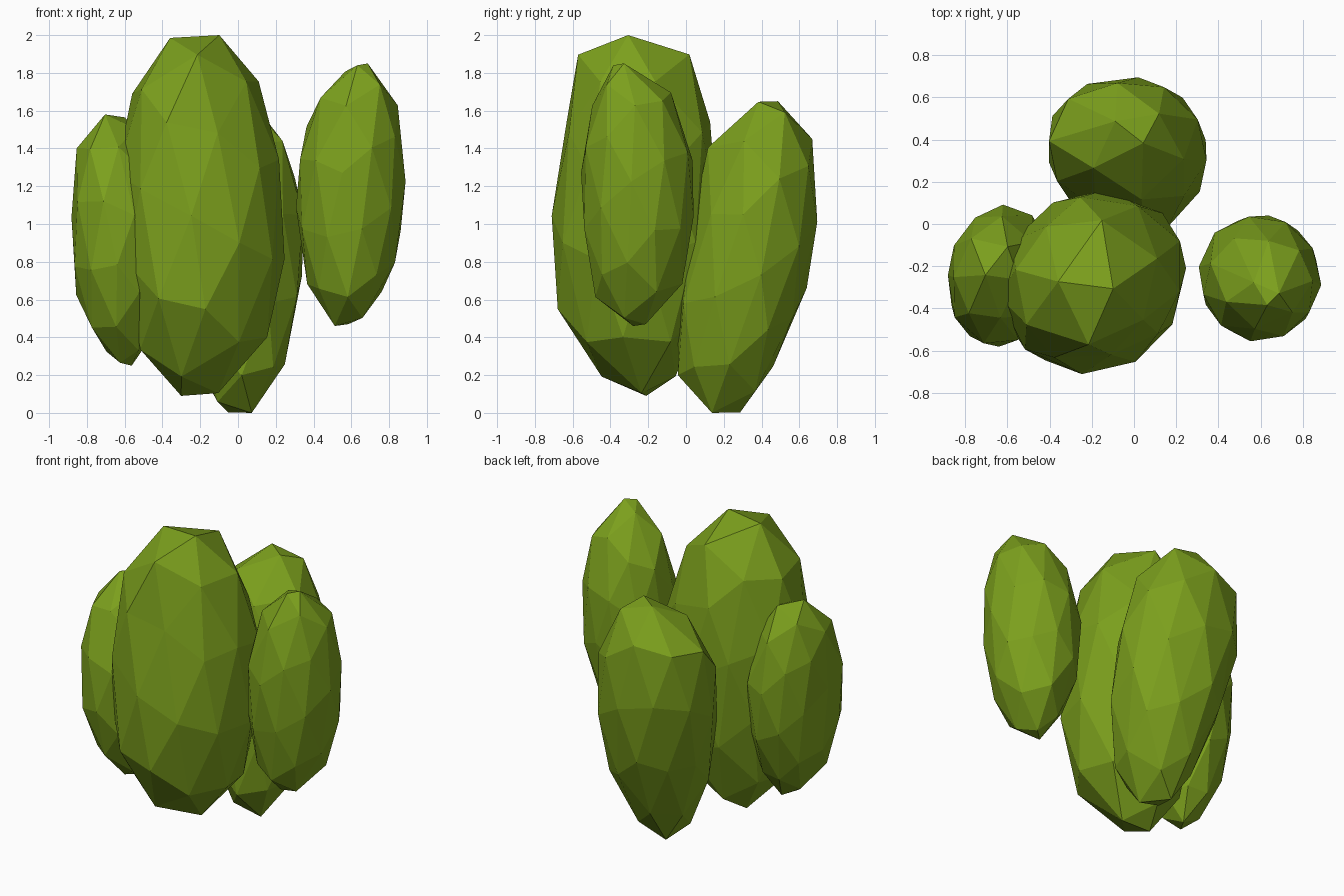
import bpy, bmesh, math
from mathutils import Euler

leaf = bpy.data.materials.new("leaf_green")
leaf.diffuse_color = (0.2, 0.35, 0.012, 1)


def clump(name, turn, bulge, profile):
    """Faceted foliage lump: icosphere fitted to rows of (z, x0, x1, y0, y1).
    bulge = (amount, lobes, direction in degrees) swells the plan outline."""
    amount, lobes, way = bulge
    bm = bmesh.new()
    bmesh.ops.create_icosphere(bm, subdivisions=2, radius=1)
    bmesh.ops.rotate(bm, verts=bm.verts, matrix=Euler(turn).to_matrix())
    top = max(v.co.z for v in bm.verts)
    low, high = profile[0][0], profile[-1][0]
    for v in bm.verts:
        z = low + (high - low) * (v.co.z / top + 1) / 2
        z = min(max(z, low), high)
        # interpolate the outline at this height
        for a, b in zip(profile, profile[1:]):
            if z <= b[0] + 1e-6:
                break
        t = (z - a[0]) / (b[0] - a[0])
        x0, x1, y0, y1 = (p + (q - p) * t for p, q in zip(a[1:], b[1:]))
        ang = math.atan2(v.co.y, v.co.x)
        s = 1.045 + amount * math.cos(lobes * (ang - math.radians(way)))
        v.co = ((x0 + x1) / 2 + math.cos(ang) * (x1 - x0) / 2 * s,
                (y0 + y1) / 2 + math.sin(ang) * (y1 - y0) / 2 * s, z)
    bmesh.ops.recalc_face_normals(bm, faces=bm.faces)
    me = bpy.data.meshes.new(name)
    bm.to_mesh(me)
    bm.free()
    me.materials.append(leaf)
    ob = bpy.data.objects.new(name, me)
    bpy.context.collection.objects.link(ob)


# tall main lump at the front
clump("main_clump", (0.15, 0.2, 0.5), (0.06, 2, 228), [
    (0.09, -0.30, -0.12, -0.28, -0.16),
    (0.20, -0.47, -0.02, -0.45, -0.06),
    (0.40, -0.53, 0.15, -0.62, 0.05),
    (0.72, -0.59, 0.22, -0.71, 0.12),
    (1.15, -0.62, 0.26, -0.68, 0.15),
    (1.55, -0.64, 0.16, -0.62, 0.11),
    (1.80, -0.49, 0.09, -0.59, 0.04),
    (1.94, -0.38, -0.04, -0.54, -0.01),
    (2.00, -0.35, -0.10, -0.37, -0.22)])

# leaning lump at the back
clump("back_clump", (0.25, -0.15, 1.1), (0.03, 1, 290), [
    (0.00, -0.09, 0.08, 0.09, 0.30),
    (0.15, -0.18, 0.18, -0.02, 0.43),
    (0.40, -0.27, 0.31, -0.05, 0.53),
    (0.75, -0.37, 0.33, -0.01, 0.68),
    (1.15, -0.43, 0.33, 0.08, 0.70),
    (1.40, -0.39, 0.26, 0.12, 0.69),
    (1.56, -0.26, 0.18, 0.26, 0.61),
    (1.65, -0.10, 0.08, 0.38, 0.52)])

# small lump on the left
clump("left_clump", (-0.2, 0.25, 0.3), (0.06, 2, 228), [
    (0.25, -0.63, -0.55, -0.29, -0.20),
    (0.37, -0.75, -0.46, -0.44, -0.10),
    (0.64, -0.86, -0.40, -0.55, 0.03),
    (0.95, -0.87, -0.38, -0.58, 0.08),
    (1.27, -0.88, -0.42, -0.53, 0.06),
    (1.50, -0.82, -0.53, -0.38, -0.02),
    (1.58, -0.73, -0.57, -0.25, -0.12)])

# raised lump on the right
clump("right_clump", (0.1, -0.3, 0.8), (0.03, 1, 255), [
    (0.46, 0.51, 0.60, -0.30, -0.22),
    (0.55, 0.44, 0.74, -0.46, -0.12),
    (0.67, 0.38, 0.79, -0.47, -0.02),
    (0.90, 0.33, 0.86, -0.52, 0.03),
    (1.20, 0.31, 0.88, -0.54, 0.05),
    (1.50, 0.36, 0.86, -0.53, 0.02),
    (1.73, 0.45, 0.82, -0.45, -0.10),
    (1.85, 0.62, 0.69, -0.38, -0.31)])
